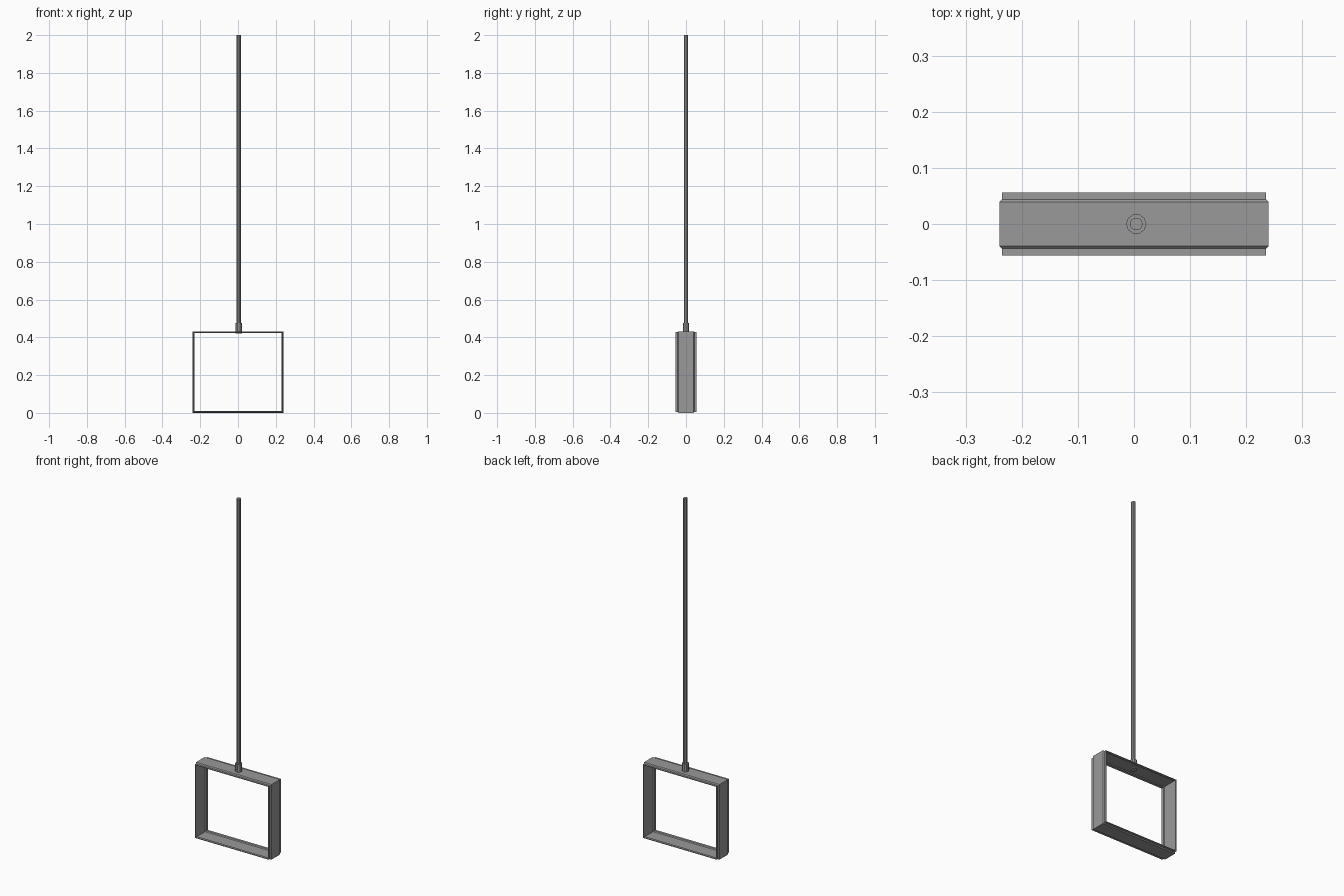
import bpy
import bmesh
import math

if "Cube" in bpy.data.objects:
    bpy.data.objects.remove(bpy.data.objects["Cube"])

HALF_W, HEIGHT = 0.24, 0.432
ROD_X = 0.004

dark = bpy.data.materials.new("dark_grey_metal")
dark.diffuse_color = (0.32, 0.32, 0.32, 1)
dark.use_nodes = True
dark.node_tree.nodes["Principled BSDF"].inputs["Base Color"].default_value = dark.diffuse_color


def make_object(name, bm):
    bmesh.ops.recalc_face_normals(bm, faces=bm.faces)
    mesh = bpy.data.meshes.new(name)
    bm.to_mesh(mesh)
    bm.free()
    mesh.materials.append(dark)
    ob = bpy.data.objects.new(name, mesh)
    bpy.context.collection.objects.link(ob)
    return ob


def rect_frame(name, profile):
    """Sweep a closed (inset, y) profile around a mitred rectangle."""
    bm = bmesh.new()
    rings = []
    for sx, sz in ((-1, -1), (1, -1), (1, 1), (-1, 1)):
        rings.append([bm.verts.new((sx * (HALF_W - d), y,
                                    HEIGHT / 2 + sz * (HEIGHT / 2 - d)))
                      for d, y in profile])
    n = len(profile)
    for i in range(4):
        a, b = rings[i], rings[(i + 1) % 4]
        for j in range(n):
            k = (j + 1) % n
            bm.faces.new((a[j], a[k], b[k], b[j]))
    return make_object(name, bm)


def turned(name, profile, sides=10):
    """Capped solid of revolution from (radius, z) points."""
    bm = bmesh.new()
    rings = [[bm.verts.new((ROD_X + r * math.cos(2 * math.pi * i / sides),
                            r * math.sin(2 * math.pi * i / sides), z))
              for i in range(sides)] for r, z in profile]
    for a, b in zip(rings, rings[1:]):
        for i in range(sides):
            k = (i + 1) % sides
            bm.faces.new((a[i], a[k], b[k], b[i]))
    bm.faces.new(rings[0])
    bm.faces.new(rings[-1])
    return make_object(name, bm)


# Rectangular frame: folded sheet, raised central band with a lip on each face
half = [(0.0, 0.039), (0.005, 0.044), (0.005, 0.056),
        (0.009, 0.056), (0.009, 0.042), (0.005, 0.037)]
rect_frame("frame", half + [(d, -y) for d, y in reversed(half)])

# Collar through the top bar and long hanging rod
turned("collar", [(0.018, 0.421), (0.018, 0.477)])
turned("rod", [(0.0115, 0.47), (0.0115, 2.0)])
